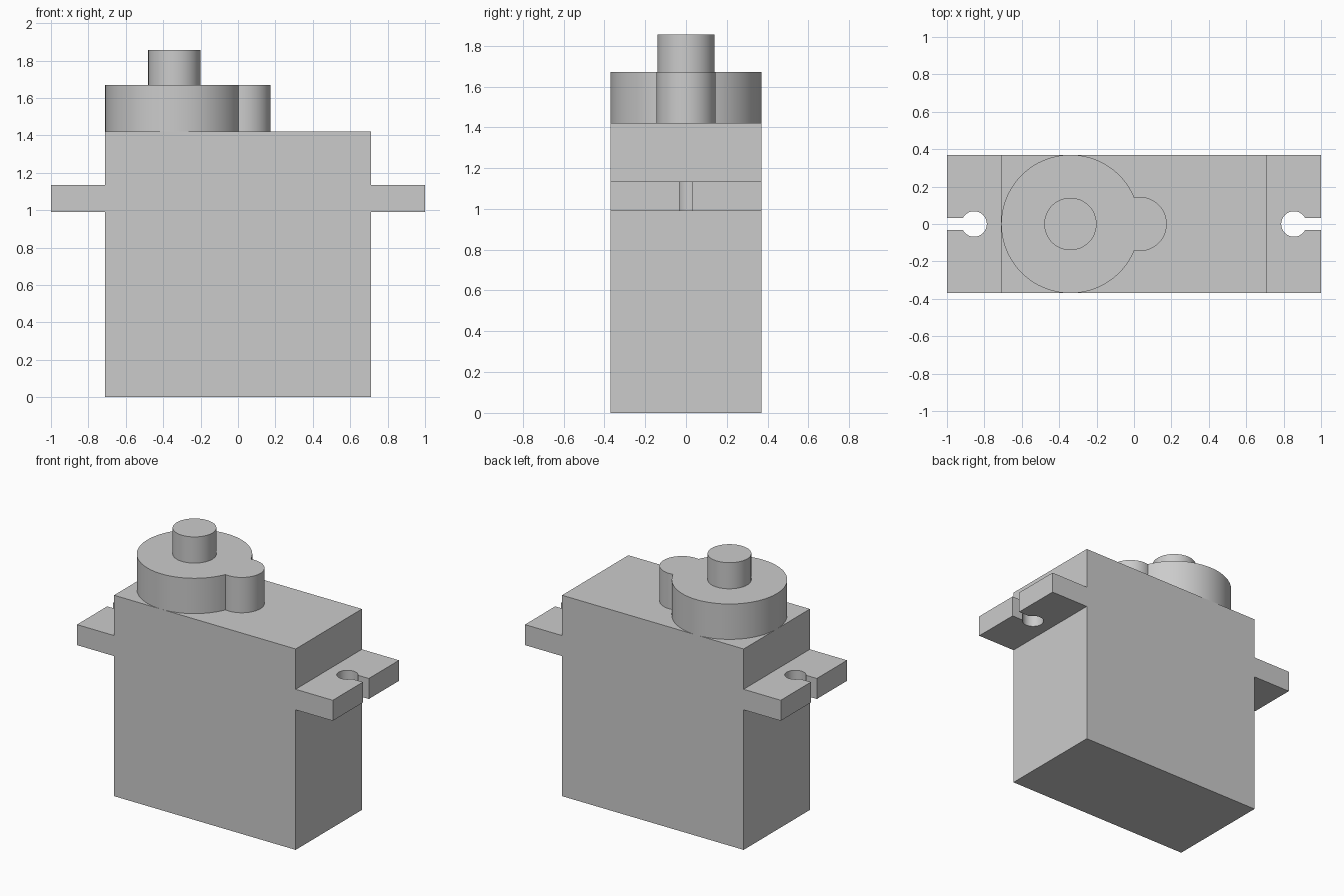
import bpy, bmesh
from math import sin, cos, pi, asin, acos, radians

cube = bpy.data.objects.get("Cube")
if cube:
    bpy.data.objects.remove(cube, do_unlink=True)

GREY = (0.6, 0.6, 0.6, 1.0)
grey = bpy.data.materials.new("grey plastic")
grey.use_nodes = True
grey.diffuse_color = GREY
grey.node_tree.nodes["Principled BSDF"].inputs["Base Color"].default_value = GREY

HALF_X, HALF_Y, TOP = 0.71, 0.37, 1.42
GEAR_X = -0.34


def arc(cx, r, start, end, steps):
    """Points along an arc centred on the x axis."""
    angles = [start + (end - start) * i / steps for i in range(steps + 1)]
    return [(cx + r * cos(a), r * sin(a)) for a in angles]


def prism(name, outline, z0, z1, smooth=False):
    """Extrude a flat outline from z0 up to z1."""
    bm = bmesh.new()
    base = bm.faces.new([bm.verts.new((x, y, z0)) for x, y in outline])
    out = bmesh.ops.extrude_face_region(bm, geom=[base], use_keep_orig=True)
    for v in out["geom"]:
        if isinstance(v, bmesh.types.BMVert):
            v.co.z = z1
    bmesh.ops.recalc_face_normals(bm, faces=bm.faces)
    mesh = bpy.data.meshes.new(name)
    bm.to_mesh(mesh)
    bm.free()
    mesh.materials.append(grey)
    obj = bpy.data.objects.new(name, mesh)
    bpy.context.collection.objects.link(obj)
    if smooth:
        bpy.ops.object.select_all(action="DESELECT")
        obj.select_set(True)
        bpy.context.view_layer.objects.active = obj
        bpy.ops.object.shade_smooth_by_angle(angle=radians(30))
    return obj


# Main case
prism("case", [(-HALF_X, -HALF_Y), (HALF_X, -HALF_Y),
               (HALF_X, HALF_Y), (-HALF_X, HALF_Y)], 0, TOP)

# Mounting tabs, each with a round screw hole open to the outer edge
HOLE_X, HOLE_R, SLOT = 0.855, 0.068, 0.033
a = asin(SLOT / HOLE_R)
tab = [(HALF_X, HALF_Y), (HALF_X, -HALF_Y), (1, -HALF_Y), (1, -SLOT)]
tab += arc(HOLE_X, HOLE_R, 2 * pi - a, a, 40)
tab += [(1, SLOT), (1, HALF_Y)]
for side, sign in (("left", 1), ("right", -1)):
    prism(side + "_mounting_tab", [(sign * x, y) for x, y in tab], 0.99, 1.135, True)

# Gear housing: large round boss merged with a small lobe
BIG, SMALL, LOBE_X = 0.37, 0.145, 0.03
d = LOBE_X - GEAR_X
big_a = acos((d * d + BIG ** 2 - SMALL ** 2) / (2 * d * BIG))
small_a = pi - acos((d * d + SMALL ** 2 - BIG ** 2) / (2 * d * SMALL))
housing = arc(GEAR_X, BIG, big_a, 2 * pi - big_a, 80)
housing += arc(LOBE_X, SMALL, -small_a, small_a, 40)[1:-1]
prism("gear_housing", housing, TOP, 1.67, True)

# Output shaft
prism("output_shaft", arc(GEAR_X, 0.14, 0, 2 * pi, 64)[:-1], 1.67, 1.855, True)
